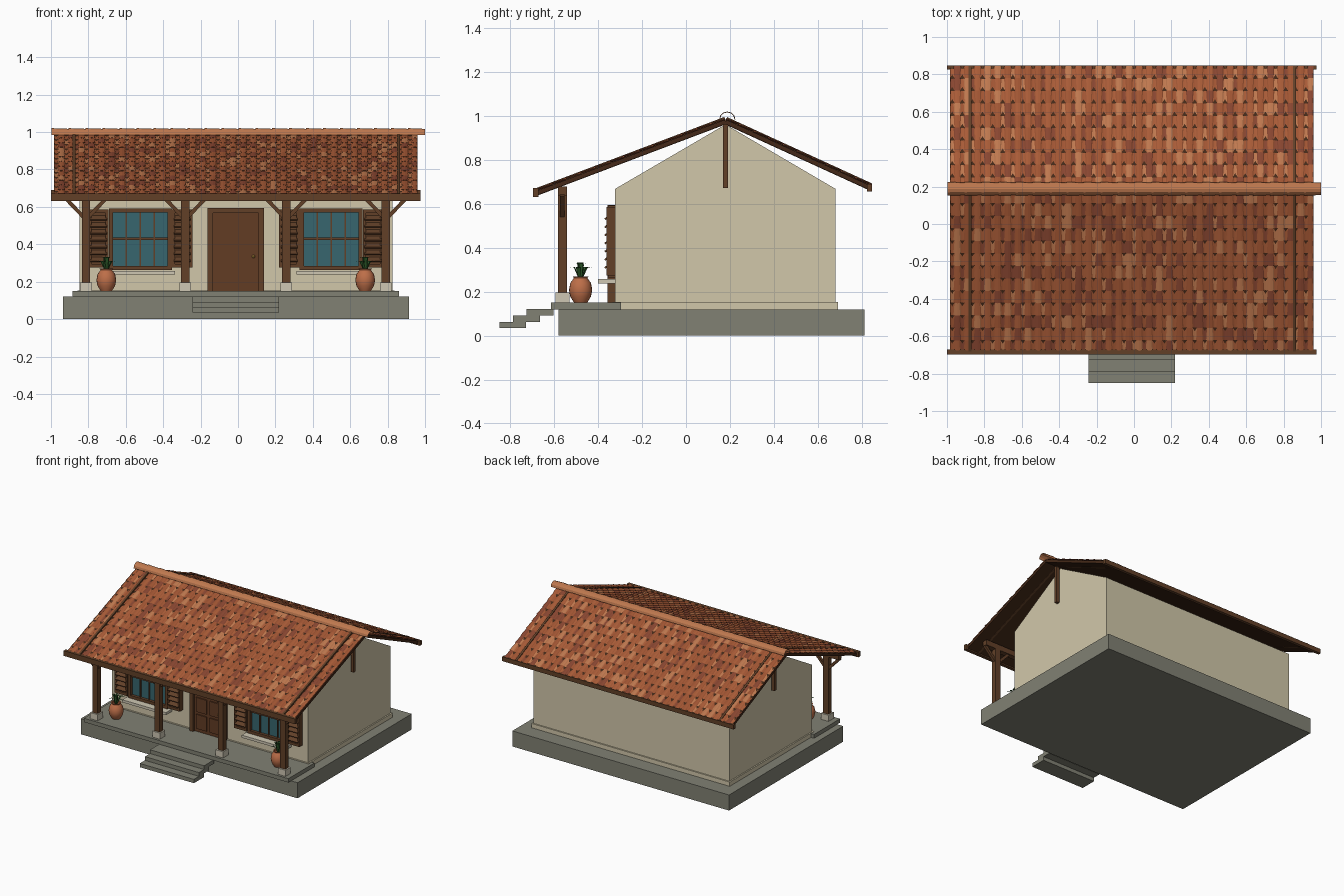
import bpy, bmesh, math, random
from mathutils import Vector, Matrix

if "Cube" in bpy.data.objects:
    bpy.data.objects.remove(bpy.data.objects["Cube"])
random.seed(4)
CX = -0.012          # house centre line


def mat(name, r, g, b):
    m = bpy.data.materials.new(name)
    m.diffuse_color = (*[(c / 255) ** 2.2 for c in (r, g, b)], 1)
    m.use_nodes = True
    m.node_tree.nodes["Principled BSDF"].inputs["Base Color"].default_value = m.diffuse_color
    return m


STONE = mat("stone", 128, 128, 115)
WALL = mat("plaster", 208, 198, 168)
WOOD = mat("wood", 98, 66, 44)
DARK = mat("dark_wood", 70, 45, 30)
DOOR = mat("door_wood", 98, 62, 40)
GLASS = mat("glass", 58, 102, 110)
PALE = mat("pale_stone", 205, 198, 178)
CLAY = mat("clay", 188, 110, 74)
LEAF = mat("leaf", 45, 85, 42)
BRASS = mat("brass", 190, 150, 70)
TILES = [mat("tile_%d" % i, *c) for i, c in enumerate(
    [(168, 92, 58), (160, 86, 54), (190, 120, 80), (136, 72, 52)])]


def finish(name, bm, *mats):
    me = bpy.data.meshes.new(name)
    bm.to_mesh(me)
    bm.free()
    for m in mats:
        me.materials.append(m)
    ob = bpy.data.objects.new(name, me)
    bpy.context.collection.objects.link(ob)
    return ob


def boxes(name, m, *ranges):
    """One object made of boxes given as (x0, x1, y0, y1, z0, z1)."""
    bm = bmesh.new()
    for x0, x1, y0, y1, z0, z1 in ranges:
        M = Matrix.Translation(((x0 + x1) / 2, (y0 + y1) / 2, (z0 + z1) / 2))
        bmesh.ops.create_cube(bm, size=1, matrix=M @ Matrix.Diagonal((x1 - x0, y1 - y0, z1 - z0, 1)))
    return finish(name, bm, m)


def beam(name, m, p, q, w, t):
    """Bar from p to q; w is its size across x or y, t its thickness."""
    p, q = Vector(p), Vector(q)
    d = (q - p).normalized()
    side = Vector((1, 0, 0)) if abs(d.x) < 1e-4 else Vector((0, 1, 0))
    n = d.cross(side)
    R = Matrix((side * w, n * t, q - p)).transposed().to_4x4()
    bm = bmesh.new()
    bmesh.ops.create_cube(bm, size=1, matrix=Matrix.Translation((p + q) / 2) @ R)
    bmesh.ops.recalc_face_normals(bm, faces=bm.faces)
    return finish(name, bm, m)


# Base, porch deck and steps
boxes("base_slab", STONE, (-0.936, 0.914, -0.58, 0.812, 0, 0.12))
boxes("porch_deck", STONE, (-0.885, 0.86, -0.614, -0.297, 0.12, 0.15))
boxes("steps", STONE, *[(-0.243, 0.219, -0.85 + 0.062 * i, -0.728 + 0.062 * i,
                         0.034 + 0.029 * i, 0.063 + 0.029 * i) for i in range(3)])

# House body with gable ends, and plinth
WX0, WX1 = -0.848, 0.826
bm = bmesh.new()
prof = [(-0.324, 0.12), (0.682, 0.12), (0.682, 0.668), (0.18, 0.962), (-0.324, 0.668)]
f = bm.faces.new([bm.verts.new((WX0, y, z)) for y, z in prof])
ext = bmesh.ops.extrude_face_region(bm, geom=[f])
bmesh.ops.translate(bm, vec=(WX1 - WX0, 0, 0), verts=[v for v in ext["geom"] if isinstance(v, bmesh.types.BMVert)])
bmesh.ops.recalc_face_normals(bm, faces=bm.faces)
finish("house_walls", bm, WALL)
boxes("wall_plinth", WALL, (WX0 - 0.01, WX1 + 0.01, -0.334, 0.692, 0.12, 0.153))

# Roof decks, end rafters, king posts and eave boards
RX0, RX1, RIDGE = -0.985, 0.96, Vector((0, 0.18, 0.982))
slopes = {"front": Vector((0, -0.685, 0.655)), "back": Vector((0, 0.84, 0.68))}


def tile_slope(name, eave, rows, cols):
    """Overlapping pan and cover tiles with random clay colours."""
    d = eave - RIDGE
    length = d.length
    d.normalize()
    n = Vector((0, -d.z * (1 if d.y < 0 else -1), abs(d.y)))
    n.y = -abs(n.y) if d.y < 0 else abs(n.y)
    pitch, step = (RX1 - RX0) / cols, length / rows
    bm = bmesh.new()
    for c in range(cols * 2):
        cover = c % 2 == 1
        x = RX0 + pitch * (c + 0.5) / 2
        for r in range(rows):
            k = random.choices(range(4), (4, 4, 2, 2))[0]
            rings = []
            for s, wide in ((r * step - 0.008, not cover), ((r + 1) * step, cover)):
                hw = pitch * (0.38 if wide else 0.27)
                lift = 0.009 if s > r * step else 0.005
                ring = []
                for j in range(5):
                    a = math.pi * j / 4
                    h = lift + (0.005 * math.sin(a) if cover else -0.004 * math.sin(a))
                    px = min(max(x - hw * math.cos(a), RX0), RX1)
                    ring.append(bm.verts.new(RIDGE + d * max(s, 0) + n * h + Vector((px, 0, 0))))
                rings.append(ring)
            for j in range(4):
                q = [rings[0][j], rings[0][j + 1], rings[1][j + 1], rings[1][j]]
                fc = bm.faces.new(q)
                fc.material_index = k
                fc.normal_update()
                if fc.normal.z < 0:
                    fc.normal_flip()
    finish(name, bm, *TILES)


for side, eave in slopes.items():
    mid = Vector(((RX0 + RX1) / 2, 0, -0.008))
    beam(side + "_roof_deck", DARK, RIDGE + mid, eave + mid, RX1 - RX0, 0.02)
    for x in (-0.878, 0.858):
        off = Vector((x, 0, -0.002))
        beam(side + "_end_rafter", WOOD, RIDGE + off, eave + off, 0.016, 0.034)
    tile_slope(side + "_roof_tiles", eave, 13 if side == "front" else 10, 36)
boxes("front_eave_board", WOOD, (-1, 0.975, -0.697, -0.672, 0.632, 0.672))
boxes("back_eave_board", WOOD, (-1, 0.975, 0.825, 0.848, 0.656, 0.69))
boxes("king_posts", WOOD, *[(x - 0.012, x + 0.012, 0.168, 0.192, 0.672, 0.98) for x in (-0.878, 0.858)])

# Ridge caps: overlapping tapered half tubes
bm = bmesh.new()
N = 22
for i in range(N):
    x0 = -0.997 + i * 1.997 / N
    rings = []
    for x, r in ((x0, 0.037), (min(x0 + 1.997 / N + 0.01, 1.0), 0.033)):
        rings.append([bm.verts.new((x, 0.188 - r * math.cos(math.pi * j / 6), 0.984 + r * math.sin(math.pi * j / 6)))
                      for j in range(7)])
    for j in range(6):
        bm.faces.new((rings[0][j], rings[1][j], rings[1][j + 1], rings[0][j + 1]))
finish("ridge_caps", bm, TILES[2])

# Porch posts with stone bases, braces and head beam
PY = -0.563
for x in (-0.813, -0.282, 0.258, 0.79):
    boxes("porch_post", WOOD, (x - 0.022, x + 0.022, PY - 0.02, PY + 0.02, 0.19, 0.68))
    boxes("post_base", PALE, (x - 0.032, x + 0.032, PY - 0.032, PY + 0.032, 0.15, 0.197))
    for s in (-1, 1):
        beam("post_brace", WOOD, (x + s * 0.015, PY, 0.548), (x + s * 0.105, PY, 0.642), 0.02, 0.02)
boxes("porch_beam", WOOD, (-0.92, 0.895, PY - 0.02, PY + 0.02, 0.638, 0.68))

# Windows with bars, sill and louvred shutters
WY = -0.324
for x in (CX - 0.51, CX + 0.51):
    a, b, z0, z1 = x - 0.168, x + 0.168, 0.262, 0.592
    boxes("window_glass", GLASS, (a + 0.01, b - 0.01, WY - 0.008, WY + 0.01, z0 + 0.01, z1 - 0.01))
    boxes("window_frame", WOOD,
          (a, a + 0.022, WY - 0.03, WY, z0, z1), (b - 0.022, b, WY - 0.03, WY, z0, z1),
          (a, b, WY - 0.03, WY, z0, z0 + 0.022), (a, b, WY - 0.03, WY, z1 - 0.022, z1))
    boxes("window_bars", WOOD, (a, b, WY - 0.018, WY, 0.422, 0.436),
          *[(x + o - 0.004, x + o + 0.004, WY - 0.016, WY, z0, z1) for o in (-0.075, 0, 0.075)])
    boxes("window_sill", PALE, (a - 0.018, b + 0.018, -0.4, WY, 0.238, 0.258))
    for s in (-1, 1):
        c = x + s * 0.224
        l, r = c - 0.054, c + 0.054
        boxes("shutter", WOOD, (l, r, WY - 0.02, WY, 0.275, 0.587),
              (l, l + 0.016, WY - 0.038, WY, 0.275, 0.587), (r - 0.016, r, WY - 0.038, WY, 0.275, 0.587),
              (l, r, WY - 0.038, WY, 0.275, 0.295), (l, r, WY - 0.038, WY, 0.567, 0.587))
        for i in range(7):
            z = 0.318 + i * 0.037
            beam("shutter_slat", WOOD, (c, WY - 0.046, z - 0.01), (c, WY - 0.016, z + 0.012), 0.09, 0.008)

# Door with frame, raised panels and knob
boxes("door_leaf", DOOR, (CX - 0.13, CX + 0.13, WY - 0.016, WY, 0.15, 0.575))
boxes("door_frame", WOOD, (CX - 0.15, CX - 0.122, WY - 0.034, WY, 0.15, 0.595),
      (CX + 0.122, CX + 0.15, WY - 0.034, WY, 0.15, 0.595), (CX - 0.15, CX + 0.15, WY - 0.034, WY, 0.567, 0.595))
boxes("door_panels", DOOR, *[(CX + o - 0.045, CX + o + 0.045, WY - 0.024, WY, z, z + 0.11)
                             for o in (-0.058, 0.058) for z in (0.175, 0.305, 0.435)])
bm = bmesh.new()
bmesh.ops.create_icosphere(bm, subdivisions=2, radius=0.009, matrix=Matrix.Translation((CX + 0.095, WY - 0.028, 0.335)))
finish("door_knob", bm, BRASS)

# Clay pots with spiky plants
POT = [(0, 0.15), (0.03, 0.15), (0.047, 0.178), (0.053, 0.208), (0.047, 0.24),
       (0.031, 0.262), (0.036, 0.27), (0.028, 0.27), (0.026, 0.258), (0, 0.256)]
for x in (CX - 0.692, CX + 0.692):
    at = Vector((x, -0.48, 0))
    bm = bmesh.new()
    vs = [bm.verts.new(at + Vector((r, 0, z))) for r, z in POT]
    es = [bm.edges.new(e) for e in zip(vs, vs[1:])]
    bmesh.ops.spin(bm, geom=vs + es, cent=at, axis=(0, 0, 1), angle=math.tau, steps=20)
    bmesh.ops.remove_doubles(bm, verts=bm.verts, dist=1e-4)
    bmesh.ops.recalc_face_normals(bm, faces=bm.faces)
    ob = finish("clay_pot", bm, CLAY)
    bpy.context.view_layer.objects.active = ob
    ob.select_set(True)
    bpy.ops.object.shade_smooth_by_angle(angle=math.radians(40))
    ob.select_set(False)
    bm = bmesh.new()
    for i in range(14):
        t = i * 2.4
        out = Vector((math.cos(t), math.sin(t), 0))
        w = Vector((-out.y, out.x, 0)) * 0.006
        reach, top = (0.065, 0.312) if i % 2 else (0.03, 0.332)
        p = [at + out * 0.006 + Vector((0, 0, 0.256)), at + out * reach * 0.5 + Vector((0, 0, top)),
             at + out * reach + Vector((0, 0, top - 0.005))]
        a, b, c, d, e = [bm.verts.new(v) for v in (p[0] - w, p[0] + w, p[1] + w, p[1] - w, p[2])]
        bm.faces.new((a, b, c, d))
        bm.faces.new((d, c, e))
    finish("pot_plant", bm, LEAF)
